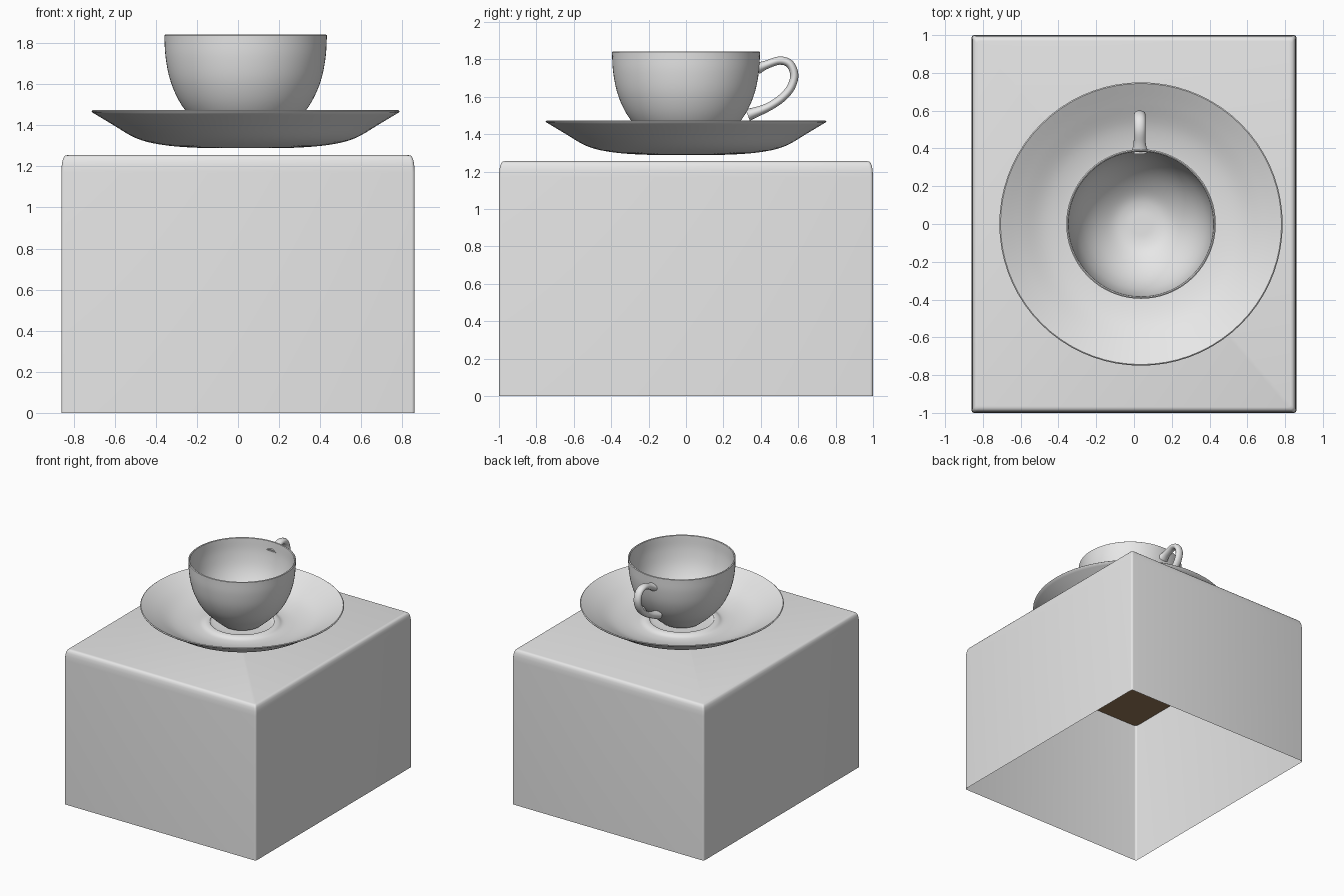
import bpy, bmesh, math
from mathutils import Vector

if "Cube" in bpy.data.objects:
    bpy.data.objects.remove(bpy.data.objects["Cube"])

CX = 0.037  # cup and saucer axis


def material(name, col):
    m = bpy.data.materials.new(name)
    m.diffuse_color = (*col, 1)
    m.use_nodes = True
    m.node_tree.nodes["Principled BSDF"].inputs["Base Color"].default_value = m.diffuse_color
    return m


white = material("white", (0.8, 0.8, 0.8))
brown = material("wood brown", (0.3, 0.185, 0.095))


def smooth_path(pts, n=5):
    """Catmull-Rom points through the given points."""
    p = [Vector(q) for q in pts]
    p = [2 * p[0] - p[1]] + p + [2 * p[-1] - p[-2]]
    out = []
    for i in range(1, len(p) - 2):
        a, b, c, d = p[i - 1:i + 3]
        for k in range(n):
            t = k / n
            out.append(0.5 * (2 * b + (c - a) * t + (2 * a - 5 * b + 4 * c - d) * t * t
                              + (3 * b - a - 3 * c + d) * t ** 3))
    return out + [p[-2]]


def loft(name, rings, mat, cap_start=False, cap_end=False, recalc=True, angle=40):
    bm = bmesh.new()
    vs = [[bm.verts.new(c) for c in r] for r in rings]
    n = len(rings[0])
    for a, b in zip(vs, vs[1:]):
        for i in range(n):
            j = (i + 1) % n
            bm.faces.new((a[i], a[j], b[j], b[i]))
    if cap_start:
        bm.faces.new(vs[0][::-1])
    if cap_end:
        bm.faces.new(vs[-1])
    if recalc:
        bmesh.ops.recalc_face_normals(bm, faces=bm.faces)
    me = bpy.data.meshes.new(name)
    bm.to_mesh(me)
    bm.free()
    me.materials.append(mat)
    ob = bpy.data.objects.new(name, me)
    bpy.context.collection.objects.link(ob)
    bpy.ops.object.select_all(action='DESELECT')
    ob.select_set(True)
    bpy.context.view_layer.objects.active = ob
    bpy.ops.object.shade_smooth_by_angle(angle=math.radians(angle))
    return ob


def circle(r, z, n=72):
    return [(CX + r * math.cos(2 * math.pi * i / n), r * math.sin(2 * math.pi * i / n), z)
            for i in range(n)]


def rounded_rect(hx, hy, r, z, n=4):
    pts = []
    for q, (sx, sy) in enumerate([(1, 1), (-1, 1), (-1, -1), (1, -1)]):
        for k in range(n + 1):
            a = math.pi / 2 * (q + k / n)
            pts.append((sx * (hx - r) + r * math.cos(a), sy * (hy - r) + r * math.sin(a), z))
    return pts


# Cloth: open-bottomed box with softly rounded top edge
levels = [(0, 0), (1.17, 0), (1.205, 0.002), (1.23, 0.006), (1.245, 0.012), (1.252, 0.019), (1.255, 0.03)]
loft("table_cloth", [rounded_rect(0.86 - d, 1 - d, 0.015, z) for z, d in levels],
     white, cap_end=True, recalc=False)

# Table top hidden beneath the cloth
loft("table_top", [rounded_rect(0.852, 0.992, 0.03, 1.19), rounded_rect(0.852, 0.992, 0.03, 1.215),
                   rounded_rect(0.83, 0.97, 0.03, 1.248)], brown, True, True)

# Saucer: underside, rim, then inner face with a raised ring
under = smooth_path([(0.02, 1.29), (0.22, 1.29), (0.4, 1.304), (0.53, 1.336), (0.65, 1.405), (0.747, 1.463)])
inner = smooth_path([(0.744, 1.474), (0.64, 1.418), (0.52, 1.358), (0.4, 1.328), (0.31, 1.325),
                     (0.27, 1.341), (0.24, 1.344), (0.21, 1.328), (0.02, 1.322)])
loft("saucer", [circle(p[0], p[1]) for p in under + [(0.75, 1.469)] + inner], white, True, True)

# Cup: outer wall, rim, then bowl interior
outer = smooth_path([(0.02, 1.326), (0.13, 1.328), (0.18, 1.36), (0.235, 1.41), (0.29, 1.468), (0.335, 1.54),
                     (0.37, 1.63), (0.39, 1.735), (0.396, 1.838)])
bowl = smooth_path([(0.384, 1.838), (0.378, 1.735), (0.357, 1.63), (0.322, 1.545), (0.275, 1.475),
                    (0.215, 1.415), (0.15, 1.37), (0.09, 1.352), (0.02, 1.35)])
loft("cup", [circle(p[0], p[1]) for p in outer + [(0.39, 1.842)] + bowl], white, True, True)

# Handle: elliptical sweep flared at both ends
path = smooth_path([(0.382, 1.752), (0.43, 1.771), (0.5, 1.793), (0.555, 1.775), (0.579, 1.715),
                    (0.558, 1.645), (0.505, 1.587), (0.43, 1.54), (0.33, 1.502)], 6)
rings = []
for i, p in enumerate(path):
    t = (path[min(i + 1, len(path) - 1)] - path[max(i - 1, 0)]).normalized()
    nrm = Vector((-t.y, t.x))
    end = min(i, len(path) - 1 - i) / 8
    flare = 1 + 0.5 * max(0, 1 - end) ** 2
    ring = []
    for k in range(20):
        a = 2 * math.pi * k / 20
        q = p + nrm * (0.022 * flare * math.sin(a))
        ring.append((CX - 0.007 + 0.031 * flare * math.cos(a), q.x, q.y))
    rings.append(ring)
loft("cup_handle", rings, white, True, True, angle=60)
